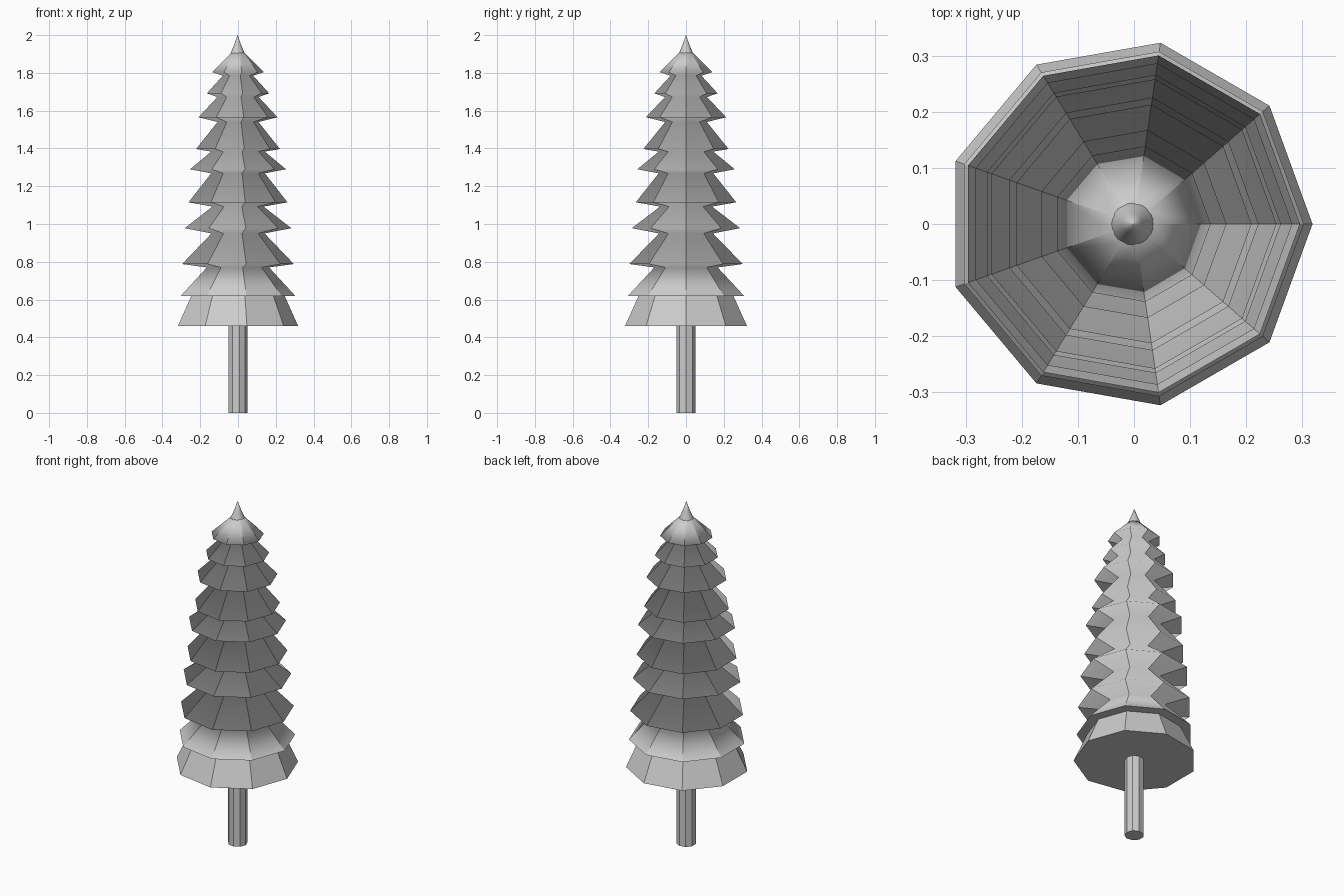
import bpy, bmesh
from math import cos, sin, pi

if "Cube" in bpy.data.objects:
    bpy.data.objects.remove(bpy.data.objects["Cube"])


def lathe(name, profile, sides, shift=0.0, smooth=False, ribs=False, hard_rings=()):
    """Revolve (radius, z) pairs; each ring slides by shift * radius in x.
    ribs keeps the upright edges sharp, hard_rings keeps those rings sharp."""
    bm = bmesh.new()
    rings = []
    for r, z in profile:
        rings.append([bm.verts.new((r * (cos(2 * pi * i / sides) + shift),
                                    r * sin(2 * pi * i / sides), z))
                      for i in range(sides)])
    for a, b in zip(rings, rings[1:]):
        for i in range(sides):
            j = (i + 1) % sides
            bm.faces.new((a[i], a[j], b[j], b[i]))
            if ribs:
                bm.edges.get((a[i], b[i])).smooth = False
    bm.faces.new(rings[0][::-1])
    bm.faces.new(rings[-1])
    for k in hard_rings:
        for i in range(sides):
            bm.edges.get((rings[k][i], rings[k][(i + 1) % sides])).smooth = False
    bmesh.ops.recalc_face_normals(bm, faces=bm.faces)
    for f in bm.faces:
        f.smooth = smooth
    mesh = bpy.data.meshes.new(name)
    bm.to_mesh(mesh)
    bm.free()
    obj = bpy.data.objects.new(name, mesh)
    bpy.context.collection.objects.link(obj)
    return obj


# Nine-sided trunk
lathe("trunk", [(0.052, 0), (0.052, 0.47)], 9, -0.04)

# Branch tiers: (rim radius, rim z, radius and z of the notch above)
tiers = [
    (0.328, 0.460, 0.255, 0.619),
    (0.312, 0.620, 0.170, 0.770),
    (0.305, 0.788, 0.145, 0.950),
    (0.291, 0.978, 0.140, 1.092),
    (0.270, 1.115, 0.147, 1.268),
    (0.262, 1.290, 0.147, 1.383),
    (0.229, 1.397, 0.112, 1.540),
    (0.216, 1.565, 0.113, 1.672),
    (0.170, 1.692, 0.083, 1.785),
    (0.141, 1.804, 0.036, 1.907),
]
profile = []
for rim_r, rim_z, notch_r, notch_z in tiers:
    profile += [(rim_r, rim_z), (notch_r, notch_z)]
lathe("branches", profile, 9, -0.03, smooth=True, ribs=True, hard_rings=(0, 1, 2))

# Smooth pointed tip
tip = lathe("tip", [(0.038, 1.902), (0.018, 1.95), (0.0005, 2.0)], 24,
            smooth=True, hard_rings=(0,))
tip.location.x = -0.002
